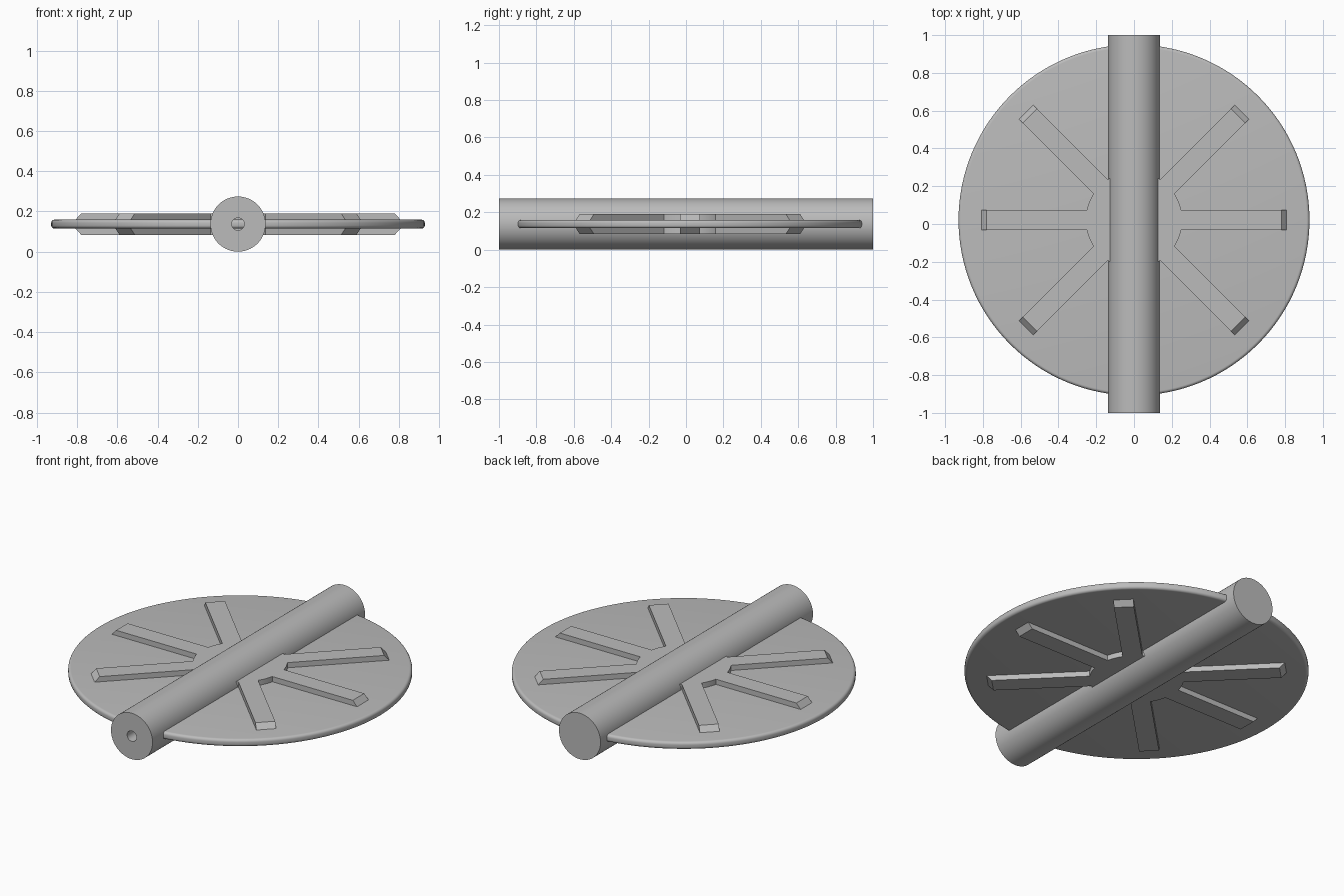
import bpy
import bmesh
from math import cos, sin, radians, pi
from mathutils import Matrix, Vector

cube = bpy.data.objects.get("Cube")
if cube:
    bpy.data.objects.remove(cube, do_unlink=True)

MID = 0.137            # mid height, also the shaft radius
CENTRE = Vector((0, 0.021, MID))

grey = bpy.data.materials.new("plain_grey")
grey.use_nodes = True
colour = (0.5, 0.5, 0.5, 1)
grey.diffuse_color = colour
grey.node_tree.nodes["Principled BSDF"].inputs["Base Color"].default_value = colour


def finish(name, bm, location, smooth=False):
    bmesh.ops.recalc_face_normals(bm, faces=bm.faces)
    mesh = bpy.data.meshes.new(name)
    bm.to_mesh(mesh)
    bm.free()
    mesh.materials.append(grey)
    obj = bpy.data.objects.new(name, mesh)
    obj.location = location
    bpy.context.collection.objects.link(obj)
    if smooth:
        bpy.ops.object.select_all(action="DESELECT")
        obj.select_set(True)
        bpy.context.view_layer.objects.active = obj
        bpy.ops.object.shade_smooth_by_angle(angle=radians(35))
    return obj


def lathe(name, profile, location, turn=Matrix(), steps=96):
    """Spin (radius, height) points about z, then turn the result."""
    bm = bmesh.new()
    verts = [bm.verts.new((r, 0, h)) for r, h in profile]
    edges = [bm.edges.new(pair) for pair in zip(verts, verts[1:])]
    bmesh.ops.spin(bm, geom=verts + edges, cent=(0, 0, 0), axis=(0, 0, 1),
                   angle=2 * pi, steps=steps)
    bmesh.ops.remove_doubles(bm, verts=bm.verts, dist=1e-5)
    bm.transform(turn)
    return finish(name, bm, location, smooth=True)


# Disc with rounded rim
R, HALF, ROUND = 0.929, 0.022, 0.016
corner = [(R - ROUND + ROUND * sin(a), HALF - ROUND + ROUND * cos(a))
          for a in [i * pi / 10 for i in range(6)]]
lathe("disc", [(0, HALF)] + corner + [(r, -h) for r, h in reversed(corner)]
      + [(0, -HALF)], CENTRE, steps=128)

# Shaft with a blind bore in its front end
lathe("shaft", [(0, 0.75), (0.031, 0.75), (0.031, 1), (MID, 1), (MID, -1), (0, -1)],
      (0, 0, MID), Matrix.Rotation(pi / 2, 4, "X"))

# Round hub joining the ribs
RIB = 0.053            # half height of hub and ribs
lathe("hub", [(0, RIB), (0.255, RIB), (0.255, -RIB), (0, -RIB)], CENTRE)

# Radial ribs with ends chamfered towards the disc
side = [(0.1, RIB), (0.78, RIB), (0.808, HALF), (0.808, -HALF),
        (0.78, -RIB), (0.1, -RIB)]
for side_name, base in (("left", 0), ("right", 180)):
    for place, angle in (("front", -45), ("middle", 0), ("back", 45)):
        # mirrored so that front ribs match on both sides
        heading = angle if base == 0 else base - angle
        bm = bmesh.new()
        face = bm.faces.new([bm.verts.new((r, -0.054, h)) for r, h in side])
        push = bmesh.ops.extrude_face_region(bm, geom=[face])["geom"]
        bmesh.ops.translate(bm, vec=(0, 0.108, 0),
                            verts=[v for v in push if isinstance(v, bmesh.types.BMVert)])
        bm.transform(Matrix.Rotation(radians(heading), 4, "Z"))
        finish(f"{place}_{side_name}_rib", bm, CENTRE)
